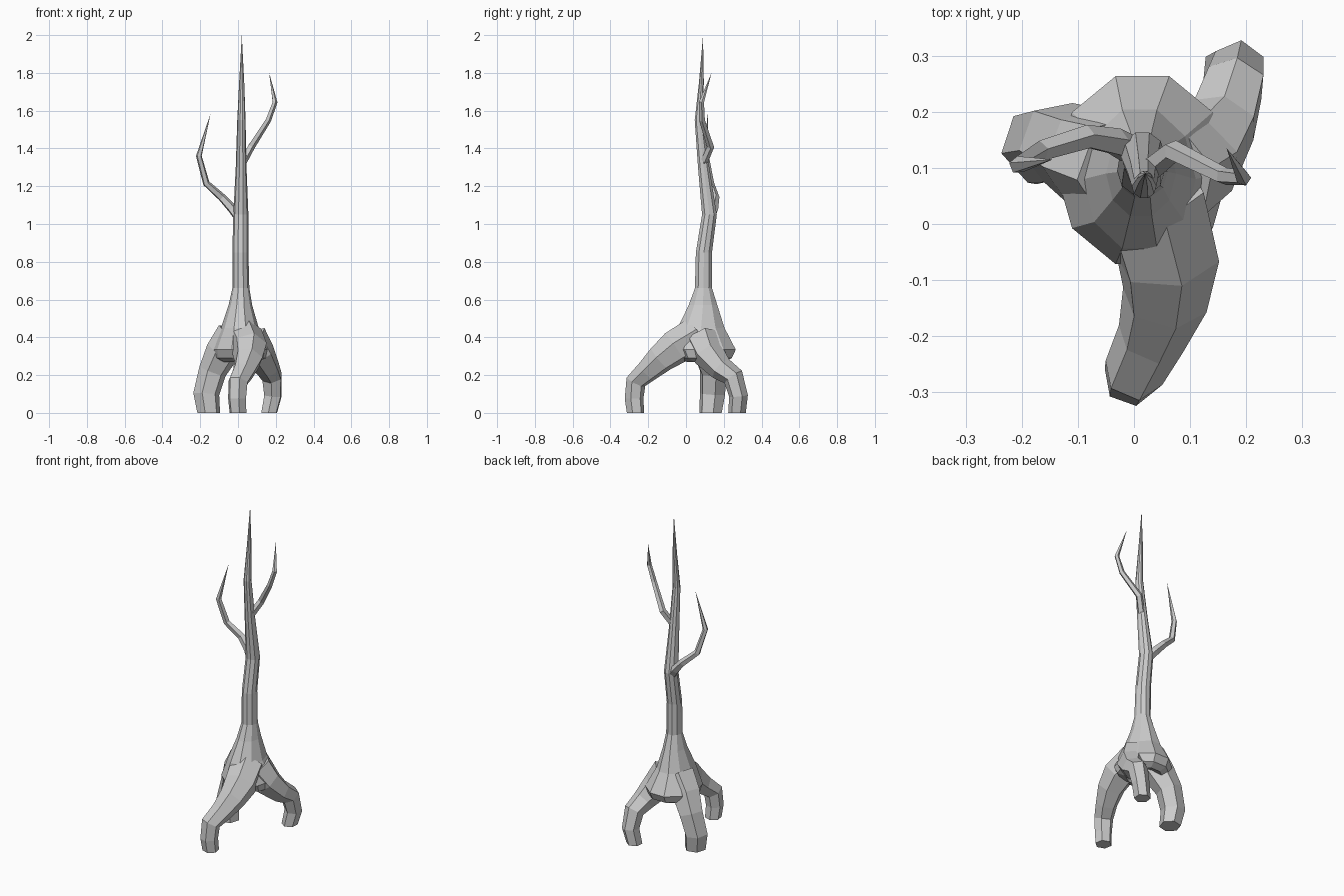
import bpy, bmesh, math
from mathutils import Vector

if "Cube" in bpy.data.objects:
    bpy.data.objects.remove(bpy.data.objects["Cube"])


def skin(name, rings, tip=None):
    """Closed mesh lofted through rings of points, optionally ending in a point."""
    bm = bmesh.new()
    loops = [[bm.verts.new(p) for p in ring] for ring in rings]
    n = len(loops[0])
    for a, b in zip(loops, loops[1:]):
        for i in range(n):
            bm.faces.new((a[i], a[(i + 1) % n], b[(i + 1) % n], b[i]))
    bm.faces.new(loops[0][::-1])
    if tip:
        t = bm.verts.new(tip)
        for i in range(n):
            bm.faces.new((loops[-1][i], loops[-1][(i + 1) % n], t))
    else:
        bm.faces.new(loops[-1])
    bmesh.ops.recalc_face_normals(bm, faces=bm.faces)
    me = bpy.data.meshes.new(name)
    bm.to_mesh(me)
    bm.free()
    ob = bpy.data.objects.new(name, me)
    bpy.context.collection.objects.link(ob)
    return ob


def limb(name, path, sides, ground=False):
    """Tapered tube along (x, y, z, radius); radius 0 at the end makes a tip."""
    pts = [Vector(p[:3]) for p in path]
    rings, tip = [], None
    for i, p in enumerate(pts):
        r = path[i][3]
        if r == 0:
            tip = p
            break
        d = Vector()
        if i:
            d += (p - pts[i - 1]).normalized()
        if i < len(pts) - 1:
            d += (pts[i + 1] - p).normalized()
        d.normalize()
        if i == 0:
            u = d.orthogonal().normalized()
        u = (u - d * u.dot(d)).normalized()
        v = d.cross(u)
        ring = []
        for k in range(sides):
            a = 2 * math.pi * (k + 0.5) / sides
            ring.append(p + u * r * math.cos(a) + v * r * math.sin(a))
        if ground and i == len(pts) - 1:
            for q in ring:
                q.z = 0
        rings.append(ring)
    return skin(name, rings, tip)


# Trunk with flared base: z, x min, x max, y min, y max
profile = [(0.31, -0.03, 0.05, 0.04, 0.13),
           (0.27, -0.09, 0.12, 0.00, 0.21),
           (0.29, -0.13, 0.16, -0.05, 0.25),
           (0.335, -0.14, 0.17, -0.08, 0.272),
           (0.45, -0.09, 0.11, -0.05, 0.21),
           (0.57, -0.05, 0.075, 0.01, 0.17),
           (0.66, -0.03, 0.06, 0.045, 0.14),
           (0.85, -0.03, 0.055, 0.05, 0.14),
           (1.05, -0.025, 0.055, 0.083, 0.165),
           (1.30, -0.012, 0.045, 0.062, 0.125),
           (1.55, -0.004, 0.04, 0.045, 0.09),
           (1.75, 0.006, 0.033, 0.068, 0.095)]
rings = []
for z, x0, x1, y0, y1 in profile:
    rings.append([((x0 + x1) / 2 + (x1 - x0) / 2 * math.cos(a),
                   (y0 + y1) / 2 + (y1 - y0) / 2 * math.sin(a), z)
                  for a in (2 * math.pi * k / 10 for k in range(10))])
tree = skin("tree", rings, (0.02, 0.09, 2.0))

# Claw-like roots and bare branches
parts = [
    limb("front_root", [(0.03, 0.05, 0.41, 0.10), (0.06, -0.06, 0.345, 0.095),
                        (0.055, -0.135, 0.285, 0.078), (0.03, -0.205, 0.22, 0.062),
                        (0.00, -0.265, 0.165, 0.055), (-0.005, -0.275, 0.075, 0.050),
                        (0.00, -0.267, 0, 0.047)], 6, True),
    limb("left_root", [(-0.02, 0.10, 0.41, 0.10), (-0.085, 0.12, 0.32, 0.09),
                       (-0.135, 0.145, 0.22, 0.075), (-0.168, 0.14, 0.10, 0.070),
                       (-0.155, 0.13, 0, 0.062)], 6, True),
    limb("back_right_root", [(0.06, 0.09, 0.39, 0.10), (0.115, 0.12, 0.31, 0.085),
                             (0.16, 0.185, 0.235, 0.065), (0.18, 0.25, 0.19, 0.057),
                             (0.185, 0.278, 0.09, 0.050), (0.165, 0.27, 0, 0.047)], 6, True),
    limb("left_branch", [(0.015, 0.12, 1.02, 0.028), (-0.03, 0.145, 1.08, 0.026),
                         (-0.085, 0.155, 1.14, 0.022), (-0.168, 0.13, 1.215, 0.019),
                         (-0.207, 0.105, 1.36, 0.016), (-0.145, 0.115, 1.585, 0)], 5),
    limb("right_branch", [(0.02, 0.09, 1.32, 0.022), (0.07, 0.13, 1.41, 0.02),
                          (0.16, 0.085, 1.55, 0.016), (0.195, 0.082, 1.645, 0.014),
                          (0.165, 0.135, 1.80, 0)], 5),
]

# Fuse everything into a single flat-shaded surface
bpy.context.view_layer.objects.active = tree
for p in parts:
    m = tree.modifiers.new(p.name, "BOOLEAN")
    m.operation = "UNION"
    m.solver = "EXACT"
    m.object = p
    bpy.ops.object.modifier_apply(modifier=m.name)
    bpy.data.objects.remove(p)
